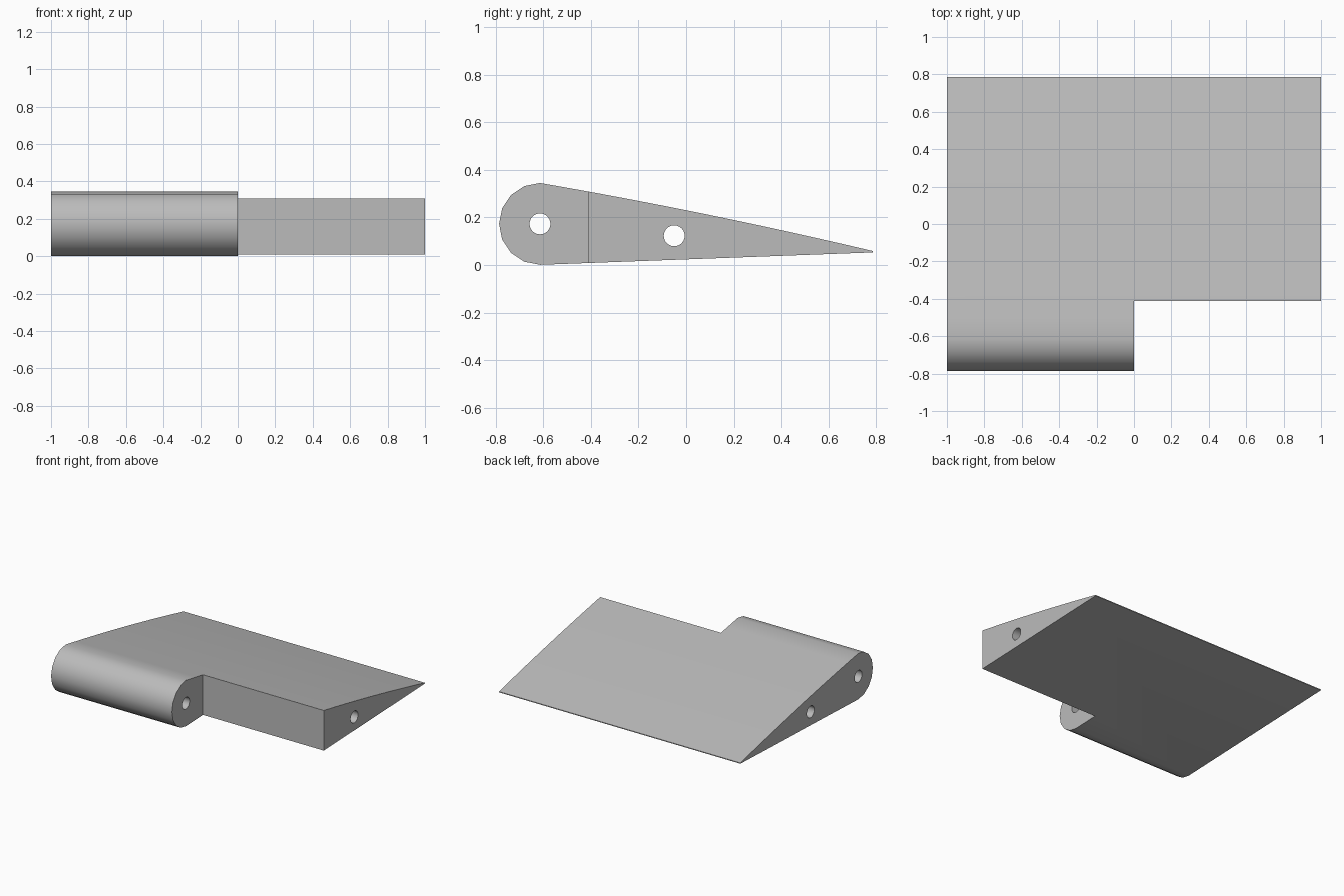
import bpy, bmesh, math

cube = bpy.data.objects.get("Cube")
if cube:
    bpy.data.objects.remove(cube, do_unlink=True)

grey = bpy.data.materials.new("light grey")
grey.use_nodes = True
colour = (0.5, 0.5, 0.5, 1)
grey.diffuse_color = colour
grey.node_tree.nodes["Principled BSDF"].inputs["Base Color"].default_value = colour


def extrude_profile(name, points, x0, x1):
    """Solid made by sweeping a (y, z) outline along x."""
    bm = bmesh.new()
    face = bm.faces.new([bm.verts.new((x0, y, z)) for y, z in points])
    swept = bmesh.ops.extrude_face_region(bm, geom=[face])["geom"]
    moved = [v for v in swept if isinstance(v, bmesh.types.BMVert)]
    bmesh.ops.translate(bm, vec=(x1 - x0, 0, 0), verts=moved)
    bmesh.ops.recalc_face_normals(bm, faces=bm.faces)
    mesh = bpy.data.meshes.new(name)
    bm.to_mesh(mesh)
    bm.free()
    mesh.materials.append(grey)
    obj = bpy.data.objects.new(name, mesh)
    bpy.context.collection.objects.link(obj)
    return obj


def circle(y, z, r, count):
    return [(y + r * math.cos(math.tau * i / count),
             z + r * math.sin(math.tau * i / count)) for i in range(count)]


# Flap outline: round nose, gently arched top, nearly flat underside
NOSE_Y, NOSE_Z, NOSE_R, TAIL_Y = -0.614, 0.173, 0.172, 0.786
nose = [(NOSE_Y + NOSE_R * math.cos(math.radians(a)),
         NOSE_Z + NOSE_R * math.sin(math.radians(a)))
        for a in (90 + 22.5 * i for i in range(9))]
tail = [(TAIL_Y, 0.053), (TAIL_Y, 0.059)]
STEPS = 12
arch = []
for i in range(1, STEPS):
    t = 1 - i / STEPS
    y = NOSE_Y + (TAIL_Y - NOSE_Y) * t
    z = 0.345 + (0.059 - 0.345) * t + 0.044 * t * (1 - t)
    arch.append((y, z))
flap = extrude_profile("hinged_flap", nose + tail + arch, -1, 1)

# Front notch and the two pin holes
notch = extrude_profile("notch_cutter",
                        [(-1, -0.2), (-0.412, -0.2), (-0.412, 0.6), (-1, 0.6)], 0, 1.2)
hinge_hole = extrude_profile("hinge_hole_cutter", circle(NOSE_Y, NOSE_Z, 0.044, 24), -1.1, 1.1)
rod_hole = extrude_profile("rod_hole_cutter", circle(-0.05, 0.123, 0.044, 24), -1.1, 1.1)

bpy.context.view_layer.objects.active = flap
for cutter in (notch, hinge_hole, rod_hole):
    mod = flap.modifiers.new(cutter.name, 'BOOLEAN')
    mod.operation = 'DIFFERENCE'
    mod.solver = 'EXACT'
    mod.object = cutter
    cutter.hide_render = True
    bpy.ops.object.modifier_apply(modifier=mod.name)
for cutter in (notch, hinge_hole, rod_hole):
    bpy.data.objects.remove(cutter, do_unlink=True)

bpy.ops.object.select_all(action='DESELECT')
flap.select_set(True)
bpy.ops.object.shade_smooth_by_angle(angle=math.radians(30))
